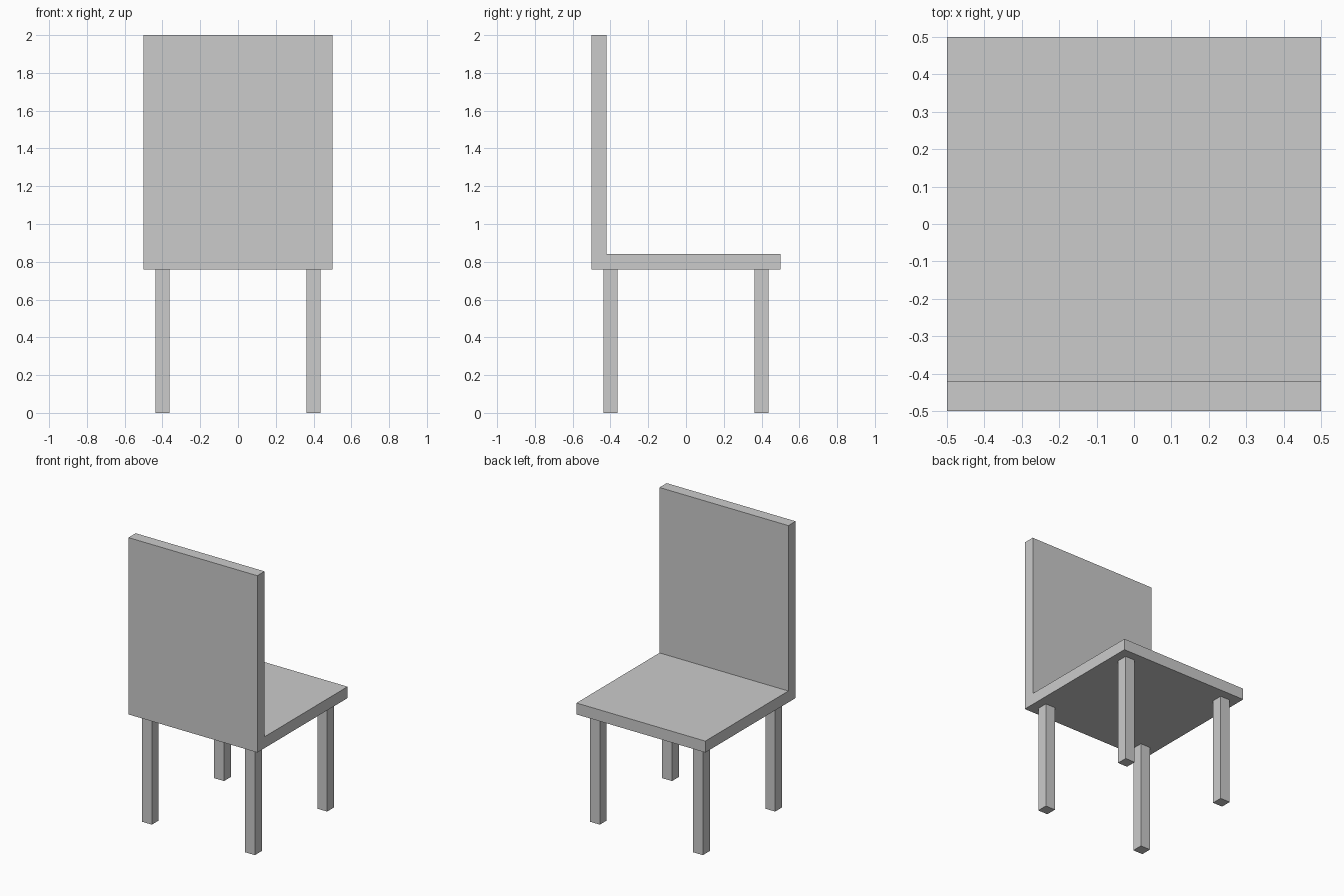
import bpy
import bmesh
from mathutils import Vector

if "Cube" in bpy.data.objects:
    bpy.data.objects.remove(bpy.data.objects["Cube"])

HALF = 0.5          # half the seat width and depth
SEAT_BOTTOM = 0.76
SEAT_TOP = 0.84
BACK_INNER = -0.42  # inner face of the backrest
HEIGHT = 2.0
LEG_OFFSET = 0.4
LEG_WIDTH = 0.076


def prism(name, outline, direction):
    """Extrude a flat outline into a closed solid."""
    bm = bmesh.new()
    face = bm.faces.new([bm.verts.new(p) for p in outline])
    result = bmesh.ops.extrude_face_region(bm, geom=[face], use_keep_orig=True)
    moved = [g for g in result["geom"] if isinstance(g, bmesh.types.BMVert)]
    bmesh.ops.translate(bm, verts=moved, vec=Vector(direction))
    bmesh.ops.recalc_face_normals(bm, faces=bm.faces)
    mesh = bpy.data.meshes.new(name)
    bm.to_mesh(mesh)
    bm.free()
    obj = bpy.data.objects.new(name, mesh)
    bpy.context.collection.objects.link(obj)
    return obj


# Seat and backrest: one continuous L-shaped side profile
profile = [(-HALF, SEAT_BOTTOM), (HALF, SEAT_BOTTOM), (HALF, SEAT_TOP),
           (BACK_INNER, SEAT_TOP), (BACK_INNER, HEIGHT), (-HALF, HEIGHT)]
prism("seat_and_backrest", [(-HALF, y, z) for y, z in profile], (2 * HALF, 0, 0))

# Four square legs
w = LEG_WIDTH / 2
for row, sy in (("front", -1), ("rear", 1)):
    for side, sx in (("left", -1), ("right", 1)):
        cx, cy = sx * LEG_OFFSET, sy * LEG_OFFSET
        square = [(cx + dx * w, cy + dy * w, 0)
                  for dx, dy in ((-1, -1), (1, -1), (1, 1), (-1, 1))]
        prism(f"{row}_{side}_leg", square, (0, 0, SEAT_BOTTOM))
